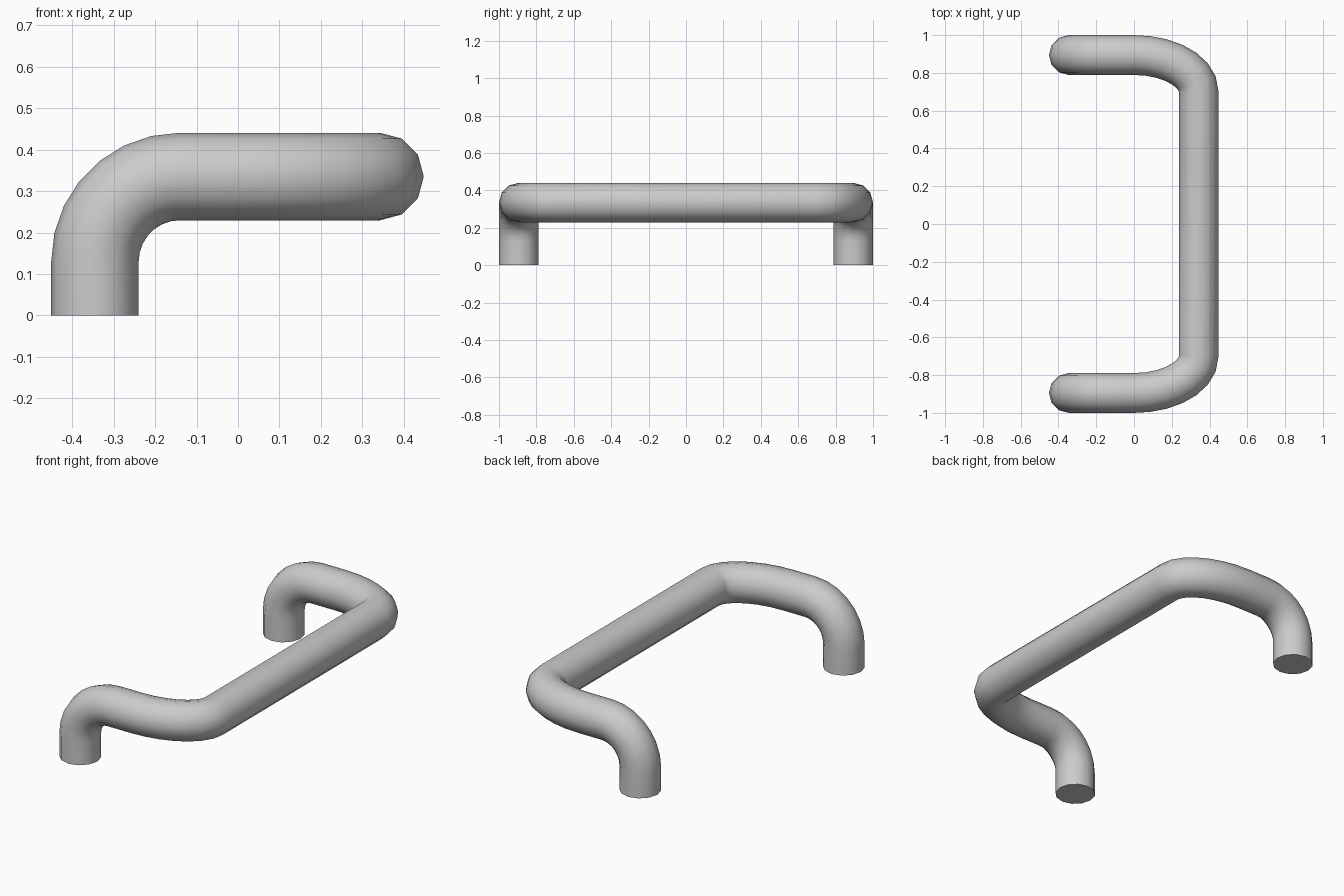
import bpy, bmesh
from math import sin, cos, pi
from mathutils import Vector

if "Cube" in bpy.data.objects:
    bpy.data.objects.remove(bpy.data.objects["Cube"])

R = 0.1055            # tube radius
SIDES = 12
STEPS = 7             # segments per bend
XL, XR = -0.345, 0.3425
Y0, ZT = -0.8945, 0.335
BEND = 0.205          # leg bend radius
YC = -0.70            # where the corner meets the straight grip
Y, Z = Vector((0, 1, 0)), Vector((0, 0, 1))

# rings along half of the handle: centre, side axis, up axis
rings = [(Vector((XL, Y0, 0)), Y, Vector((-1, 0, 0)))]
for i in range(STEPS + 1):                      # leg bends forward
    a = pi / 2 * i / STEPS
    n = Vector((-cos(a), 0, sin(a)))
    rings.append((Vector((XL + BEND, Y0, ZT - BEND)) + n * BEND, Y, n))
A, B = XR, YC - Y0
for i in range(STEPS + 1):                      # elliptical corner
    t = pi / 2 * i / STEPS
    side = -Vector((sin(t) / A, -cos(t) / B, 0)).normalized()
    rings.append((Vector((A * sin(t), YC - B * cos(t), ZT)), side, Z))
rings.append((Vector((XR, 0, ZT)), Vector((-1, 0, 0)), Z))   # middle of grip

bm = bmesh.new()
loops = []
for c, s, u in rings:
    loops.append([bm.verts.new(c + R * (cos(2 * pi * k / SIDES) * s + sin(2 * pi * k / SIDES) * u))
                  for k in range(SIDES)])
for a, b in zip(loops, loops[1:]):
    for k in range(SIDES):
        j = (k + 1) % SIDES
        bm.faces.new((a[k], a[j], b[j], b[k]))
bm.faces.new(loops[0][::-1])                    # foot cap

me = bpy.data.meshes.new("pull_handle")
bm.to_mesh(me)
bm.free()
handle = bpy.data.objects.new("pull_handle", me)
bpy.context.collection.objects.link(handle)
bpy.context.view_layer.objects.active = handle
handle.select_set(True)

# mirror into the second leg
m = handle.modifiers.new("mirror", 'MIRROR')
m.use_axis = (False, True, False)
m.merge_threshold = 0.0005
bpy.ops.object.modifier_apply(modifier=m.name)
bpy.ops.object.shade_smooth_by_angle(angle=0.7)
